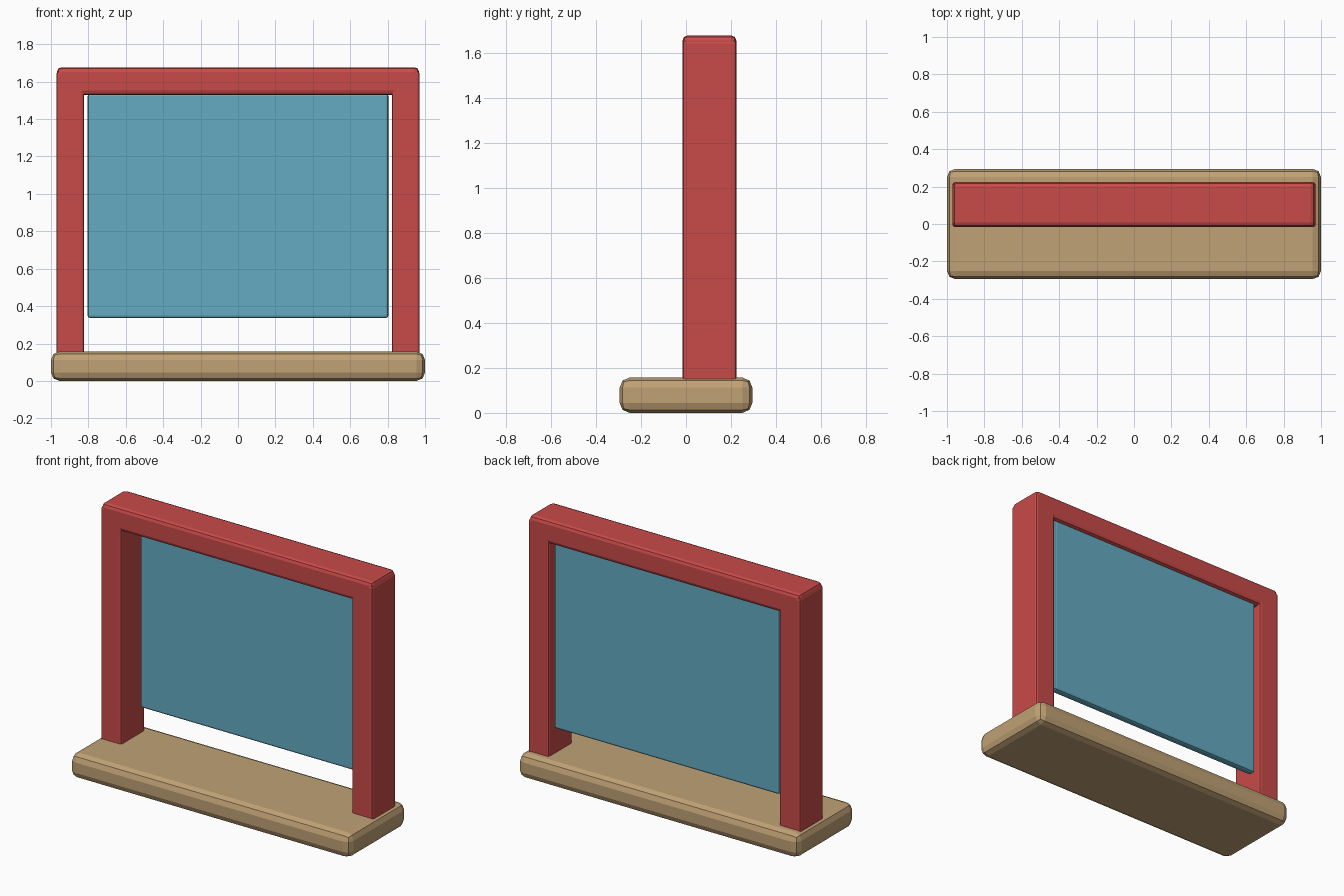
import bpy

if "Cube" in bpy.data.objects:
    bpy.data.objects.remove(bpy.data.objects["Cube"])


def material(name, color):
    m = bpy.data.materials.new(name)
    m.diffuse_color = (*color, 1)
    m.use_nodes = True
    m.node_tree.nodes["Principled BSDF"].inputs["Base Color"].default_value = m.diffuse_color
    return m


def box(name, x, y, z, bevel, segments, mat):
    """Bevelled block from (min, max) ranges on each axis."""
    lo, hi = zip(x, y, z)
    bpy.ops.mesh.primitive_cube_add(size=1, location=[(a + b) / 2 for a, b in zip(lo, hi)])
    ob = bpy.context.object
    ob.name = name
    ob.scale = [b - a for a, b in zip(lo, hi)]
    bpy.ops.object.transform_apply(location=False, rotation=False, scale=True)
    mod = ob.modifiers.new("Bevel", 'BEVEL')
    mod.width = bevel
    mod.segments = segments
    ob.data.materials.append(mat)
    return ob


wood = material("wood", (0.53, 0.36, 0.18))
red = material("red_paint", (0.58, 0.07, 0.065))
blue = material("blue_panel", (0.13, 0.41, 0.54))

# Base plank
box("base", (-1, 1), (-0.295, 0.295), (0, 0.157), 0.045, 2, wood)

# Frame posts and top beam
depth = (-0.016, 0.224)
for side, x in (("left", (-0.971, -0.823)), ("right", (0.823, 0.971))):
    box(side + "_post", x, depth, (0.13, 1.655), 0.014, 2, red)
box("top_beam", (-0.968, 0.968), depth, (1.528, 1.677), 0.024, 2, red)

# Hanging panel, set toward the back of the frame
box("panel", (-0.804, 0.804), (0.15, 0.2), (0.336, 1.537), 0.014, 2, blue)
